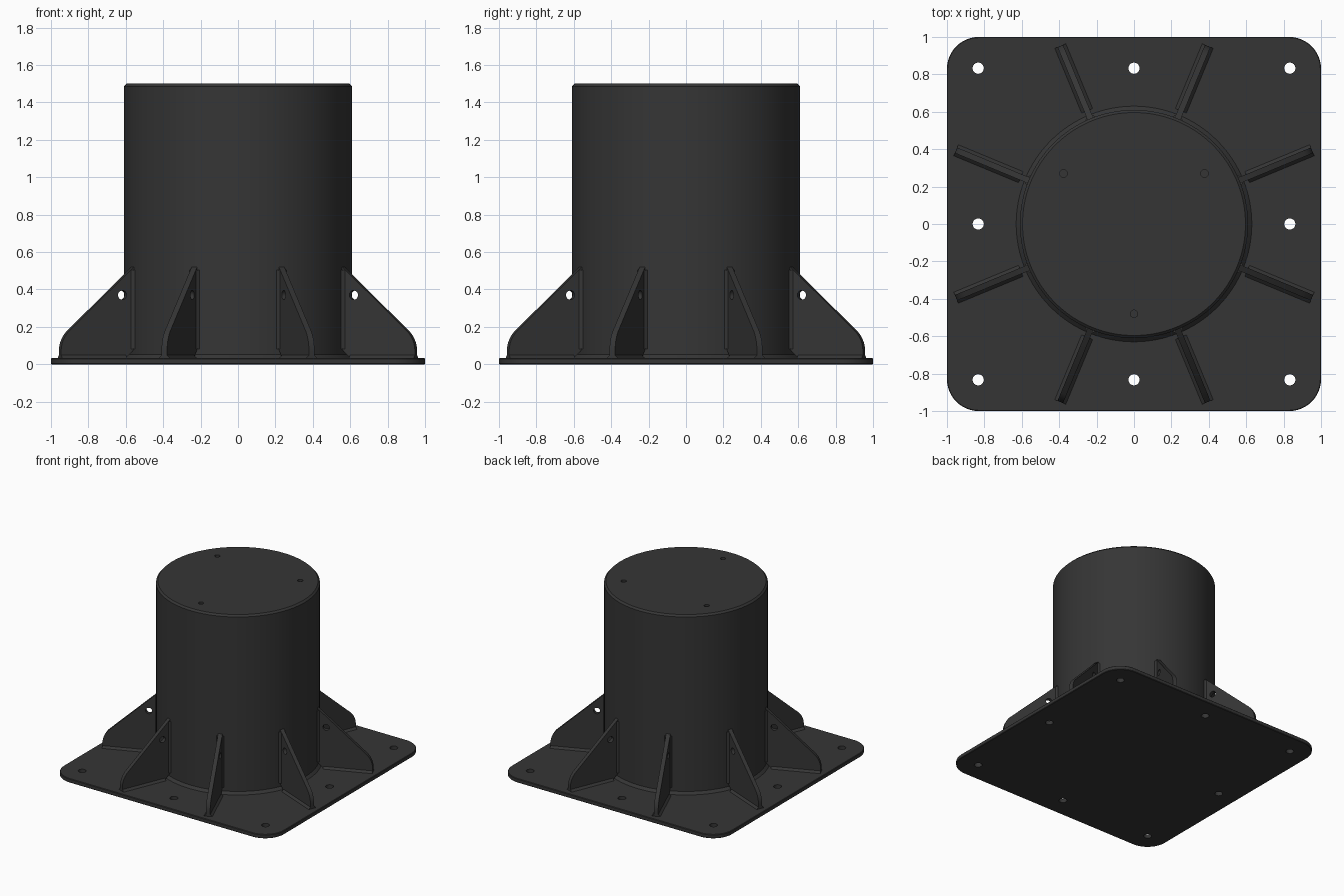
import bpy, bmesh, math
from mathutils import Vector

cube = bpy.data.objects.get("Cube")
if cube:
    bpy.data.objects.remove(cube)

PLATE = 0.033      # base plate thickness
R = 0.61           # column radius
H = 1.5            # overall height
T = 0.032          # gusset thickness
W = 0.016          # weld leg

steel = bpy.data.materials.new("dark_grey_steel")
steel.use_nodes = True
COLOUR = (0.036, 0.036, 0.036, 1)
steel.diffuse_color = COLOUR
steel.node_tree.nodes["Principled BSDF"].inputs["Base Color"].default_value = COLOUR


def finish(name, bm):
    bmesh.ops.recalc_face_normals(bm, faces=bm.faces)
    mesh = bpy.data.meshes.new(name)
    bm.to_mesh(mesh)
    bm.free()
    mesh.materials.append(steel)
    ob = bpy.data.objects.new(name, mesh)
    bpy.context.collection.objects.link(ob)
    return ob


def add_prism(bm, points, direction):
    """Extrude a closed outline along a direction."""
    face = bm.faces.new([bm.verts.new(p) for p in points])
    out = bmesh.ops.extrude_face_region(bm, geom=[face])
    verts = [v for v in out["geom"] if isinstance(v, bmesh.types.BMVert)]
    bmesh.ops.translate(bm, verts=verts, vec=Vector(direction))


def lathe(name, profile, closed=False, steps=128):
    """Spin an (r, z) profile around the z axis."""
    bm = bmesh.new()
    verts = [bm.verts.new((r, 0, z)) for r, z in profile]
    pairs = list(zip(verts, verts[1:] + (verts[:1] if closed else [])))
    edges = [bm.edges.new(p) for p in pairs[:len(verts) if closed else len(verts) - 1]]
    bmesh.ops.spin(bm, geom=verts + edges, cent=(0, 0, 0), axis=(0, 0, 1),
                   angle=math.tau, steps=steps)
    bmesh.ops.remove_doubles(bm, verts=bm.verts, dist=1e-5)
    return finish(name, bm)


def activate(ob):
    bpy.ops.object.select_all(action='DESELECT')
    ob.select_set(True)
    bpy.context.view_layer.objects.active = ob


def smooth(ob):
    activate(ob)
    bpy.ops.object.shade_smooth_by_angle(angle=math.radians(30))


def drill(ob, starts, radius, direction):
    """Cut round holes that start at the given points."""
    bm = bmesh.new()
    d = Vector(direction)
    u = d.orthogonal().normalized()
    v = d.normalized().cross(u)
    for s in starts:
        ring = [Vector(s) + radius * (u * math.cos(a) + v * math.sin(a))
                for a in (math.tau * i / 24 for i in range(24))]
        add_prism(bm, ring, d)
    cutter = finish("hole_cutter", bm)
    cutter.hide_render = True
    mod = ob.modifiers.new("holes", 'BOOLEAN')
    mod.operation, mod.solver, mod.object = 'DIFFERENCE', 'EXACT', cutter
    activate(ob)
    bpy.ops.object.modifier_apply(modifier=mod.name)
    bpy.data.objects.remove(cutter)


# Base plate with rounded corners, softened rims and eight bolt holes
corner = 0.17
outline = []
for k, (sx, sy) in enumerate([(1, 1), (-1, 1), (-1, -1), (1, -1)]):
    for i in range(13):
        a = math.radians(90 * k + 7.5 * i)
        outline.append((sx * (1 - corner) + corner * math.cos(a),
                        sy * (1 - corner) + corner * math.sin(a), 0))
bm = bmesh.new()
add_prism(bm, outline, (0, 0, PLATE))
rims = [e for e in bm.edges if abs(e.verts[0].co.z - e.verts[1].co.z) < 1e-6]
bmesh.ops.bevel(bm, geom=rims, offset=0.004, segments=1, affect='EDGES')
plate = finish("base_plate", bm)
b = 0.833
drill(plate, [(x, y, -0.1) for x in (-b, 0, b) for y in (-b, 0, b) if x or y],
      0.03, (0, 0, 0.3))
smooth(plate)

# Round column with a chamfered top and three threaded-hole bores
column = lathe("column", [(0, PLATE), (R, PLATE), (R, H - 0.014),
                          (R - 0.014, H), (0, H)])
drill(column, [(-0.377, 0.27, H + 0.05), (0.377, 0.27, H + 0.05), (0, -0.48, H + 0.05)],
      0.02, (0, 0, -0.15))
smooth(column)

# Weld bead around the foot of the column
smooth(lathe("column_weld", [(R - 0.005, PLATE - 0.002), (R + 0.02, PLATE - 0.002),
                             (R + 0.02, PLATE), (R, PLATE + 0.02),
                             (R - 0.005, PLATE + 0.02)], closed=True))

# Gusset: sloped rib, rounded toe, clipped inner corner, one lifting hole
profile = [(R - 0.005, PLATE + 0.05), (R + 0.045, PLATE), (1.03, PLATE)]
for i in range(11):
    a = math.radians(4.76 * i)
    profile.append((0.88 + 0.15 * math.cos(a), 0.07 + 0.15 * math.sin(a)))
profile += [(R, 0.52), (R - 0.005, 0.522)]
bm = bmesh.new()
add_prism(bm, [(r, -T / 2, z) for r, z in profile], (0, T, 0))
gusset = finish("gusset_1", bm)
drill(gusset, [(0.676, -0.1, 0.37)], 0.025, (0, 0.2, 0))
smooth(gusset)

# Fillet welds on both sides of the gusset, along the plate and the column
bm = bmesh.new()
for s in (-1, 1):
    y0, y1 = s * T / 2, s * (T / 2 + W)
    add_prism(bm, [(R + 0.045, y0, PLATE), (R + 0.045, y1, PLATE),
                   (R + 0.045, y0, PLATE + W)], (1.03 - R - 0.045, 0, 0))
    add_prism(bm, [(R - 0.005, y0, PLATE + 0.05), (R - 0.005, y1, PLATE + 0.05),
                   (R + W, y0, PLATE + 0.05)], (0, 0, 0.505 - PLATE - 0.05))
welds = finish("gusset_weld_1", bm)

# Eight gussets evenly spaced around the column
for k in range(8):
    for ob in (gusset, welds):
        item = ob
        if k:
            item = bpy.data.objects.new(ob.name[:-1] + str(k + 1), ob.data)
            bpy.context.collection.objects.link(item)
        item.rotation_euler.z = math.radians(22.5 + 45 * k)
